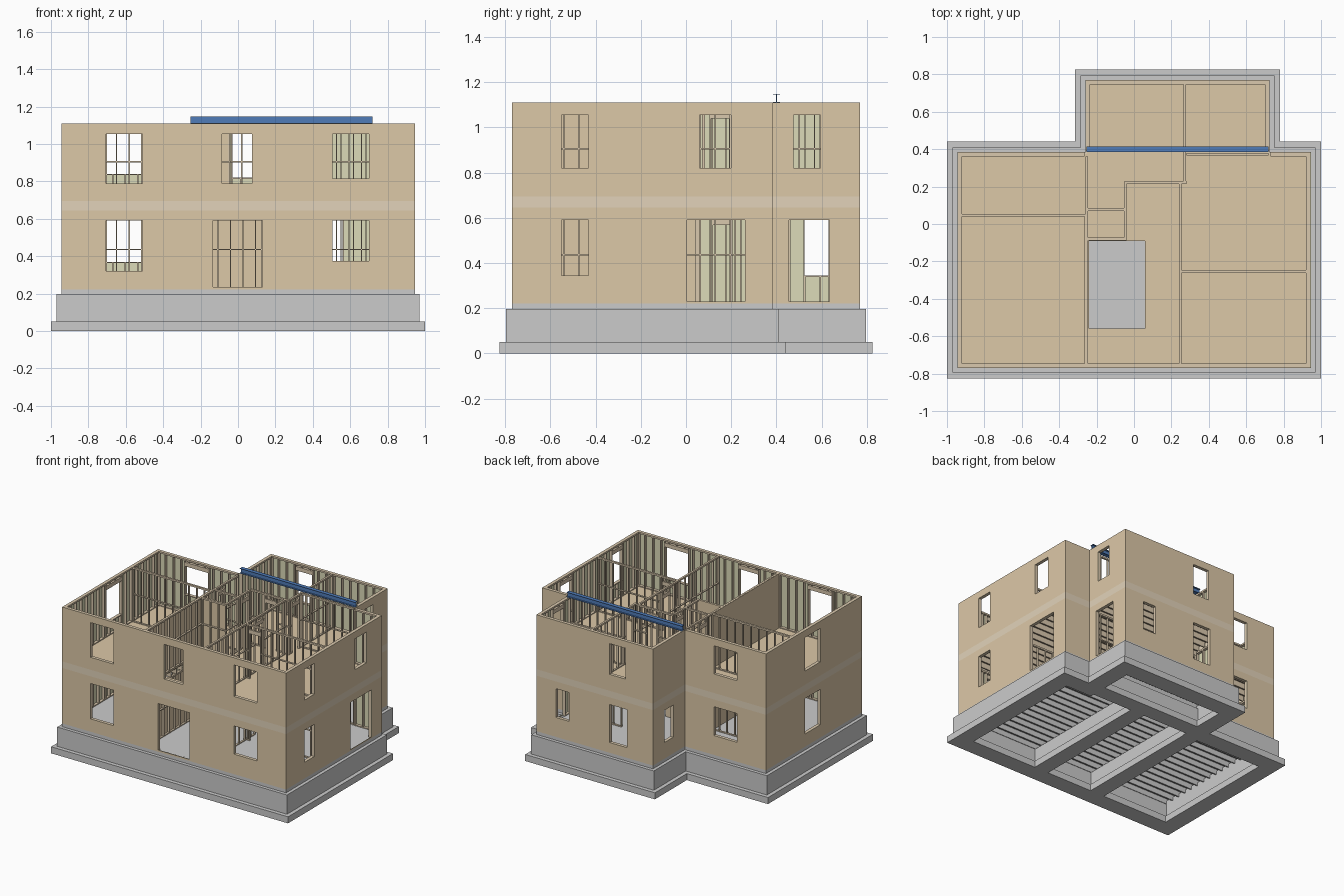
import bpy, bmesh

if "Cube" in bpy.data.objects:
    bpy.data.objects.remove(bpy.data.objects["Cube"])

def material(name, rgb):
    m = bpy.data.materials.new(name)
    m.diffuse_color = (*rgb, 1)
    m.use_nodes = True
    m.node_tree.nodes["Principled BSDF"].inputs["Base Color"].default_value = m.diffuse_color
    return m

TAN = material("plywood", (0.72, 0.58, 0.39))
PALE = material("rim_board", (0.76, 0.65, 0.49))
GREEN = material("inner_lining", (0.72, 0.71, 0.48))
LUMBER = material("lumber", (0.70, 0.58, 0.42))
BLUE = material("steel_blue", (0.08, 0.20, 0.48))

def box(bm, x0, x1, y0, y1, z0, z1):
    v = [bm.verts.new((x, y, z)) for z in (z0, z1) for x, y in ((x0, y0), (x1, y0), (x1, y1), (x0, y1))]
    for f in ((3, 2, 1, 0), (4, 5, 6, 7), (0, 1, 5, 4), (1, 2, 6, 5), (2, 3, 7, 6), (3, 0, 4, 7)):
        bm.faces.new([v[i] for i in f])

def finish(bm, name, mat=None):
    bmesh.ops.recalc_face_normals(bm, faces=bm.faces)
    me = bpy.data.meshes.new(name)
    bm.to_mesh(me)
    bm.free()
    ob = bpy.data.objects.new(name, me)
    bpy.context.collection.objects.link(ob)
    if mat:
        me.materials.append(mat)
    return ob

def boxes(name, dims, mat=None):
    bm = bmesh.new()
    for d in dims:
        box(bm, *d)
    return finish(bm, name, mat)

def outline(o):
    """T-shaped house footprint, grown outward by o."""
    l, r, f, b = -0.945 - o, 0.945 + o, -0.77 - o, 0.385 + o
    p, q, t = -0.26 - o, 0.725 + o, 0.77 + o
    return [(l, f), (r, f), (r, b), (q, b), (q, t), (p, t), (p, b), (l, b)]

def ring(name, outer, inner, z0, z1, mat=None):
    bm = bmesh.new()
    loops = [[bm.verts.new((x, y, z)) for x, y in outline(o)]
             for o, z in ((outer, z0), (outer, z1), (inner, z1), (inner, z0))]
    for k in range(4):
        a, b = loops[k], loops[(k + 1) % 4]
        for i in range(8):
            j = (i + 1) % 8
            bm.faces.new((a[i], a[j], b[j], b[i]))
    return finish(bm, name, mat)

def span(bm, axis, u0, u1, v0, v1, z0, z1):
    """Box laid along x or y."""
    v0, v1 = sorted((v0, v1))
    if u1 - u0 < 1e-4 or z1 - z0 < 1e-4:
        return
    box(bm, *((u0, u1, v0, v1) if axis == "x" else (v0, v1, u0, u1)), z0, z1)

def sheet(bm, axis, u0, u1, v0, v1, z0, z1, holes):
    """Panel with rectangular openings."""
    u = u0
    for a, b, lo, hi in sorted(holes):
        span(bm, axis, u, a, v0, v1, z0, z1)
        span(bm, axis, a, b, v0, v1, z0, lo)
        span(bm, axis, a, b, v0, v1, hi, z1)
        u = b
    span(bm, axis, u, u1, v0, v1, z0, z1)

T, PITCH = 0.0063, 0.067

def frame(bm, axis, u0, u1, v0, v1, z0, z1, holes, blocking=False):
    """Stud wall: plates, studs, trimmers, headers and sills."""
    sheet(bm, axis, u0, u1, v0, v1, z0, z0 + T, [(a, b, z0, z0 + T) for a, b, lo, hi in holes if lo < z0 + 0.03])
    span(bm, axis, u0, u1, v0, v1, z1 - 2 * T, z1)
    lo_z, hi_z = z0 + T, z1 - 2 * T
    n = max(1, int((u1 - u0) / PITCH))
    for u in [u0 + i * PITCH for i in range(n + 1)] + [u1 - T]:
        if u + T > u1 + 1e-5:
            continue
        hole = next((h for h in holes if h[0] - 2 * T < u < h[1] + T), None)
        if hole:
            span(bm, axis, u, u + T, v0, v1, lo_z, hole[2] - T)
            span(bm, axis, u, u + T, v0, v1, hole[3] + 0.03, hi_z)
        else:
            span(bm, axis, u, u + T, v0, v1, lo_z, hi_z)
    for a, b, lo, hi in holes:
        span(bm, axis, a - T, a, v0, v1, lo_z, hi_z)
        span(bm, axis, b, b + T, v0, v1, lo_z, hi_z)
        span(bm, axis, a, b, v0, v1, hi, min(hi + 0.03, hi_z))
        span(bm, axis, a, b, v0, v1, lo - T, lo) if lo > z0 + 0.03 else None
    if blocking:
        mid = (z0 + z1) / 2
        sheet(bm, axis, u0, u1, v0, v1, mid, mid + T, [(a, b, mid, mid + T) for a, b, _, _ in holes])

# Foundation
ring("footing", 0.055, -0.075, 0, 0.05)
ring("foundation_wall", 0.025, -0.04, 0.05, 0.197)
inner = [(0.255, 0.255, -0.73, 0.36), (-0.25, -0.25, -0.73, 0.32), (-0.22, 0.66, 0.40, 0.40)]
for name, w, z0, z1 in (("inner_footings", 0.06, 0, 0.05), ("inner_foundation_walls", 0.028, 0.05, 0.172)):
    boxes(name, [(a - w * (a == b), b + w * (a == b), c - w * (c == d), d + w * (c == d), z0, z1)
                 for a, b, c, d in inner])

# Ground floor
ring("ground_rim", 0, -0.02, 0.195, 0.222)
bm = bmesh.new()
base = bm.faces.new([bm.verts.new((x, y, 0.212)) for x, y in outline(-0.003)])
top = bmesh.ops.extrude_face_region(bm, geom=[base])["geom"]
bmesh.ops.translate(bm, vec=(0, 0, 0.008), verts=[g for g in top if isinstance(g, bmesh.types.BMVert)])
finish(bm, "ground_floor_deck")

def joists(name, z0, z1, stair, mat=None):
    dims, y = [], -0.735
    while y < 0.74:
        x0, x1 = (-0.925, 0.925) if y < 0.36 else (-0.24, 0.705)
        spans = [(x0, -0.24), (0.06, x1)] if stair and -0.57 < y < -0.09 else [(x0, x1)]
        dims += [(a, b, y, y + 0.009, z0, z1) for a, b in spans]
        y += PITCH
    return boxes(name, dims, mat)

joists("ground_joists", 0.172, 0.212, False)

# Upper floor with stairwell
ring("upper_rim", 0, -0.01, 0.645, 0.695, PALE)
joists("upper_joists", 0.647, 0.688, True, LUMBER)
boxes("upper_floor_deck", [(-0.935, -0.24, -0.76, 0.375, 0.688, 0.695), (0.06, 0.935, -0.76, 0.375, 0.688, 0.695),
                           (-0.24, 0.06, -0.76, -0.56, 0.688, 0.695), (-0.24, 0.06, -0.09, 0.375, 0.688, 0.695),
                           (-0.25, 0.715, 0.375, 0.76, 0.688, 0.695)], TAN)

# Outside walls: name, axis, start, end, outer face, inward sign, openings below, openings above
L1, L2 = (0.222, 0.645), (0.695, 1.11)
OUTER = [
    ("front", "x", -0.945, 0.945, -0.77, 1,
     [(-0.705, -0.51, 0.32, 0.59), (-0.135, 0.13, 0.235, 0.59), (0.505, 0.70, 0.375, 0.59)],
     [(-0.705, -0.51, 0.79, 1.055), (-0.085, 0.075, 0.79, 1.055), (0.505, 0.70, 0.815, 1.055)]),
    ("right", "y", -0.77, 0.385, 0.945, -1,
     [(-0.55, -0.43, 0.345, 0.59), (0.005, 0.26, 0.23, 0.59)],
     [(-0.55, -0.43, 0.82, 1.055), (0.06, 0.20, 0.82, 1.055)]),
    ("back_right", "x", 0.725, 0.945, 0.385, -1, [], []),
    ("wing_right", "y", 0.385, 0.77, 0.725, -1, [(0.455, 0.635, 0.23, 0.59)], [(0.475, 0.595, 0.82, 1.055)]),
    ("wing_back", "x", -0.26, 0.725, 0.77, -1,
     [(-0.04, 0.105, 0.30, 0.59), (0.45, 0.56, 0.37, 0.59)], [(-0.03, 0.105, 0.82, 1.055)]),
    ("wing_left", "y", 0.385, 0.77, -0.26, 1, [(0.525, 0.63, 0.345, 0.59)], []),
    ("back_left", "x", -0.945, -0.26, 0.385, -1, [(-0.70, -0.505, 0.37, 0.59)], [(-0.70, -0.505, 0.84, 1.055)]),
    ("left", "y", -0.77, 0.385, -0.945, 1, [(-0.27, -0.085, 0.32, 0.59)], [(-0.27, -0.085, 0.80, 1.055)]),
]
for name, ax, a, b, v, s, low, high in OUTER:
    skin, lining, studs = bmesh.new(), bmesh.new(), bmesh.new()
    for (z0, z1), holes in ((L1, low), (L2, high)):
        sheet(skin, ax, a, b, v, v + s * 0.002, z0, z1, holes)
        sheet(lining, ax, a + 0.002, b - 0.002, v + s * 0.002, v + s * 0.004, z0, z1, holes)
        frame(studs, ax, a + 0.004, b - 0.004, v + s * 0.004, v + s * 0.025, z0, z1, holes)
    finish(skin, name + "_sheathing", TAN)
    finish(lining, name + "_lining", GREEN)
    finish(studs, name + "_studs", LUMBER)

# Inside stud walls: axis, start, end, centre line, doorways (start, end), on levels
IN = [("y", -0.745, 0.36, -0.252, [(0.12, 0.20)], (0, 1)),
      ("x", -0.92, -0.26, 0.047, [], (0, 1)),
      ("y", -0.745, 0.22, 0.247, [(-0.15, -0.06)], (0, 1)),
      ("x", -0.05, 0.28, 0.222, [(0.08, 0.17)], (1,)),
      ("y", -0.08, 0.215, -0.047, [(0.11, 0.19)], (1,)),
      ("x", -0.245, -0.04, 0.077, [], (1,)),
      ("x", -0.245, -0.04, -0.082, [], (1,)),
      ("y", 0.23, 0.745, 0.272, [(0.26, 0.34)], (1,)),
      ("x", 0.255, 0.92, -0.254, [(0.28, 0.37)], (0, 1)),
      ("x", 0.28, 0.72, 0.373, [], (0, 1)),
      ("x", -0.245, 0.13, 0.05, [], (0,))]
for k, (z0, z1) in enumerate((L1, L2)):
    bm = bmesh.new()
    for ax, a, b, v, doors, levels in IN:
        if k in levels:
            frame(bm, ax, a, b, v - 0.0073, v + 0.0073, z0, z1, [(p, q, z0, z0 + 0.345) for p, q in doors], True)
    finish(bm, ("lower", "upper")[k] + "_partitions", LUMBER)

# Boarded walls round the stairwell
boxes("stair_boarding", [(-0.2645, -0.2605, -0.745, 0.05, *L1), (-0.2645, -0.2605, -0.745, 0.05, *L2),
                         (-0.245, 0.13, 0.0575, 0.0595, *L1), (-0.245, -0.04, -0.0745, -0.0725, *L2)], TAN)

# Steel I-beam across the rear wing
boxes("steel_beam", [(-0.255, 0.718, 0.385, 0.415, 1.110, 1.113), (-0.255, 0.718, 0.385, 0.415, 1.145, 1.148),
                     (-0.255, 0.718, 0.3985, 0.4015, 1.113, 1.145)], BLUE)
